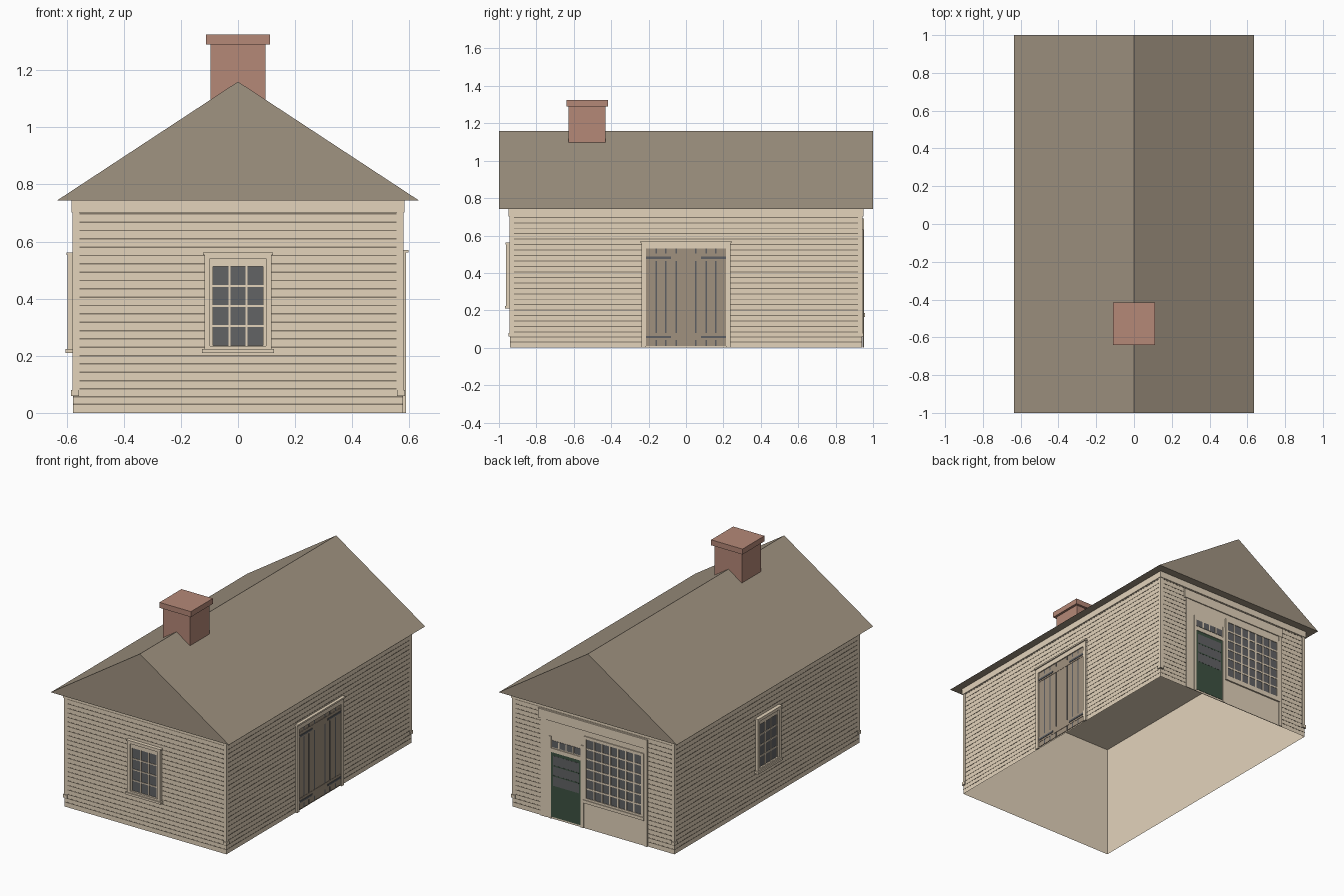
import bpy, bmesh
from mathutils import Matrix, Vector

if "Cube" in bpy.data.objects:
    bpy.data.objects.remove(bpy.data.objects["Cube"], do_unlink=True)


def material(name, r, g, b):
    """Flat colour given as 0-255 display values, stored linear."""
    lin = [((c / 255 + 0.055) / 1.055) ** 2.4 for c in (r, g, b)] + [1]
    m = bpy.data.materials.new(name)
    m.use_nodes = True
    m.diffuse_color = lin
    node = next(n for n in m.node_tree.nodes if n.type == 'BSDF_PRINCIPLED')
    node.inputs["Base Color"].default_value = lin
    return m


TAN = material("tan_paint", 227, 211, 187)
GROOVE = material("siding_shadow_brown", 134, 123, 107)
ROOF = material("roof_brown", 160, 147, 129)
WOOD = material("door_wood", 160, 145, 127)
BRICK = material("brick_red", 181, 136, 119)
GLASS = material("dark_glass", 98, 99, 101)
IRON = material("iron_grey", 94, 96, 99)
GREEN = material("door_green", 61, 82, 66)

WX, WY, EAVE = 0.577, 0.942, 0.743
SIDES = {"front": (1, -1, WY), "back": (1, 1, WY), "left": (0, 1, WX), "right": (0, -1, WX)}


def finish(name, bm, mat):
    bmesh.ops.recalc_face_normals(bm, faces=bm.faces)
    mesh = bpy.data.meshes.new(name)
    bm.to_mesh(mesh)
    bm.free()
    mesh.materials.append(mat)
    obj = bpy.data.objects.new(name, mesh)
    bpy.context.collection.objects.link(obj)
    return obj


def add_box(bm, lo, hi):
    lo, hi = Vector(lo), Vector(hi)
    m = Matrix.Translation((lo + hi) / 2) @ Matrix.Diagonal((*(hi - lo), 1))
    bmesh.ops.create_cube(bm, size=1, matrix=m)


def boxes(name, mat, items):
    bm = bmesh.new()
    for lo, hi in items:
        add_box(bm, lo, hi)
    return finish(name, bm, mat)


def slab(side, u0, u1, z0, z1, depth):
    """Bounds of a board on one wall, standing out by depth."""
    axis, sign, dist = SIDES[side]
    d0, d1 = sorted((sign * (dist + 0.0005), sign * (dist + depth)))
    if axis == 1:
        return (u0, d0, z0), (u1, d1, z1)
    return (d0, u0, z0), (d1, u1, z1)


def frame(side, u0, u1, z0, z1, w, depth):
    """Four boards round an opening."""
    return [slab(side, u0, u0 + w, z0, z1, depth), slab(side, u1 - w, u1, z0, z1, depth),
            slab(side, u0 + w, u1 - w, z1 - w, z1, depth), slab(side, u0 + w, u1 - w, z0, z0 + w, depth)]


def bars(side, u0, u1, z0, z1, cols, rows, w, depth):
    """Glazing bars dividing a pane."""
    out = []
    for i in range(1, cols):
        u = u0 + (u1 - u0) * i / cols
        out.append(slab(side, u - w / 2, u + w / 2, z0, z1, depth))
    for j in range(1, rows):
        z = z0 + (z1 - z0) * j / rows
        out.append(slab(side, u0, u1, z - w / 2, z + w / 2, depth))
    return out


# Wall shell with a ceiling, open underneath
bm = bmesh.new()
add_box(bm, (-WX, -WY, 0), (WX, WY, EAVE - 0.003))
bmesh.ops.delete(bm, geom=[f for f in bm.faces if f.normal.z < -0.5], context='FACES')
finish("walls", bm, TAN)

# Clapboard joints, frieze and corner boards
joints, frieze, corners = [], [], []
for side, (axis, sign, dist) in SIDES.items():
    half = WX if axis == 1 else WY
    for k in range(22):
        z = 0.084 + k * 0.0292
        joints.append(slab(side, -half + 0.022, half - 0.022, z - 0.0025, z + 0.0025, 0.0015))
    for z in (0.03, 0.057):
        joints.append(slab(side, -half, half, z - 0.0025, z + 0.0025, 0.0015))
    frieze.append(slab(side, -half - 0.006, half + 0.006, 0.702, EAVE, 0.006))
for sx in (-1, 1):
    for sy in (-1, 1):
        for out, z0, z1 in ((0.002, 0.06, EAVE), (0.007, 0.06, 0.08)):
            x = sorted((sx * (WX - 0.02), sx * (WX + out)))
            y = sorted((sy * (WY - 0.02), sy * (WY + out)))
            # L-shaped boards kept clear of the interior
            x_in, y_in = sx * (WX + 0.0005), sy * (WY + 0.0005)
            xs, ys = sorted((x_in, sx * (WX + out))), sorted((y_in, sy * (WY + out)))
            corners += [((xs[0], y[0], z0), (xs[1], y[1], z1)), ((x[0], ys[0], z0), (x[1], ys[1], z1))]
boxes("clapboard_joints", GROOVE, joints)
boxes("frieze_boards", TAN, frieze)
boxes("corner_boards", TAN, corners)

# Gable roof prism
bm = bmesh.new()
ends = [[bm.verts.new((x, y, z)) for x, z in ((-0.635, EAVE), (0.635, EAVE), (0, 1.16))] for y in (-1, 1)]
for e in ends:
    bm.faces.new(e)
for i in range(3):
    j = (i + 1) % 3
    bm.faces.new((ends[0][i], ends[0][j], ends[1][j], ends[1][i]))
finish("roof", bm, ROOF)

# Chimney
boxes("chimney", BRICK, [((-0.097, -0.627, 1.0), (0.097, -0.431, 1.295)),
                         ((-0.112, -0.64, 1.29), (0.112, -0.416, 1.325))])

# Sash windows on the front and right walls
for side in ("front", "right"):
    boxes(side + "_window_glass", GLASS, [slab(side, -0.092, 0.092, 0.23, 0.52, 0.006)])
    trim = frame(side, -0.118, 0.118, 0.215, 0.56, 0.02, 0.02)
    trim += frame(side, -0.098, 0.098, 0.225, 0.54, 0.011, 0.012)
    trim.append(slab(side, -0.098, 0.098, 0.513, 0.54, 0.012))
    trim += bars(side, -0.088, 0.088, 0.235, 0.513, 3, 4, 0.007, 0.01)
    trim += [slab(side, -0.123, 0.123, 0.553, 0.562, 0.024),
             slab(side, -0.126, 0.126, 0.21, 0.224, 0.027)]
    boxes(side + "_window_frame", TAN, trim)

# Double plank door on the left wall
S = "left"
boxes("barn_door", WOOD, [slab(S, -0.214, 0.214, 0.008, 0.53, 0.005)])
boxes("barn_door_battens", WOOD, [slab(S, s - 0.107, s + 0.107, z, z + 0.04, 0.007)
                                  for s in (-0.107, 0.107) for z in (0.04, 0.465)])
boxes("barn_door_gaps", IRON, [slab(S, s * u - 0.004, s * u + 0.004, z0, z1, 0.006)
                               for s in (-1, 1) for u in (0.053, 0.107, 0.16)
                               for z0, z1 in ((0.01, 0.04), (0.08, 0.465), (0.505, 0.53))])
boxes("barn_door_hinges", IRON, [slab(S, min(s * 0.08, s * 0.214), max(s * 0.08, s * 0.214), z, z + 0.012, 0.01)
                                 for s in (-1, 1) for z in (0.052, 0.475)])
boxes("barn_door_casing", TAN, [slab(S, -0.238, -0.214, 0, 0.565, 0.012),
                                slab(S, 0.214, 0.238, 0, 0.565, 0.012),
                                slab(S, -0.214, 0.214, 0.53, 0.565, 0.012),
                                slab(S, -0.243, 0.243, 0.561, 0.571, 0.02)])

# Shop front on the back wall: panel, pilasters and cornice
S = "back"
boxes("shop_panel", TAN, [slab(S, -0.37, 0.37, 0, 0.66, 0.004)])
boxes("shop_pilasters", TAN, [slab(S, -0.388, -0.366, 0, 0.64, 0.009),
                              slab(S, 0.335, 0.375, 0, 0.64, 0.006)])
boxes("shop_cornice", TAN, [slab(S, -0.39, 0.39, 0.63, 0.69, 0.011)])

# Shop door with upper glass and transom
boxes("shop_door", GREEN, [slab(S, 0.085, 0.298, 0.012, 0.43, 0.006)])
boxes("shop_door_glass", GLASS, [slab(S, 0.1, 0.283, 0.215, 0.408, 0.007)])
boxes("shop_door_bars", GREEN, bars(S, 0.1, 0.283, 0.215, 0.408, 1, 3, 0.007, 0.008))
boxes("transom_glass", GLASS, [slab(S, 0.09, 0.293, 0.462, 0.505, 0.006)])
boxes("transom_bars", TAN, bars(S, 0.09, 0.293, 0.462, 0.505, 4, 1, 0.009, 0.008))
boxes("shop_door_jambs", TAN, [slab(S, 0.066, 0.085, 0, 0.53, 0.009),
                               slab(S, 0.298, 0.312, 0, 0.53, 0.009),
                               slab(S, 0.085, 0.298, 0.43, 0.455, 0.009)])

# Large display window
boxes("display_glass", GLASS, [slab(S, -0.35, 0.048, 0.195, 0.58, 0.006)])
boxes("display_frame", TAN, frame(S, -0.365, 0.063, 0.18, 0.595, 0.018, 0.01)
      + bars(S, -0.35, 0.048, 0.195, 0.58, 7, 6, 0.01, 0.008)
      + [slab(S, -0.368, 0.066, 0.165, 0.185, 0.014)])
